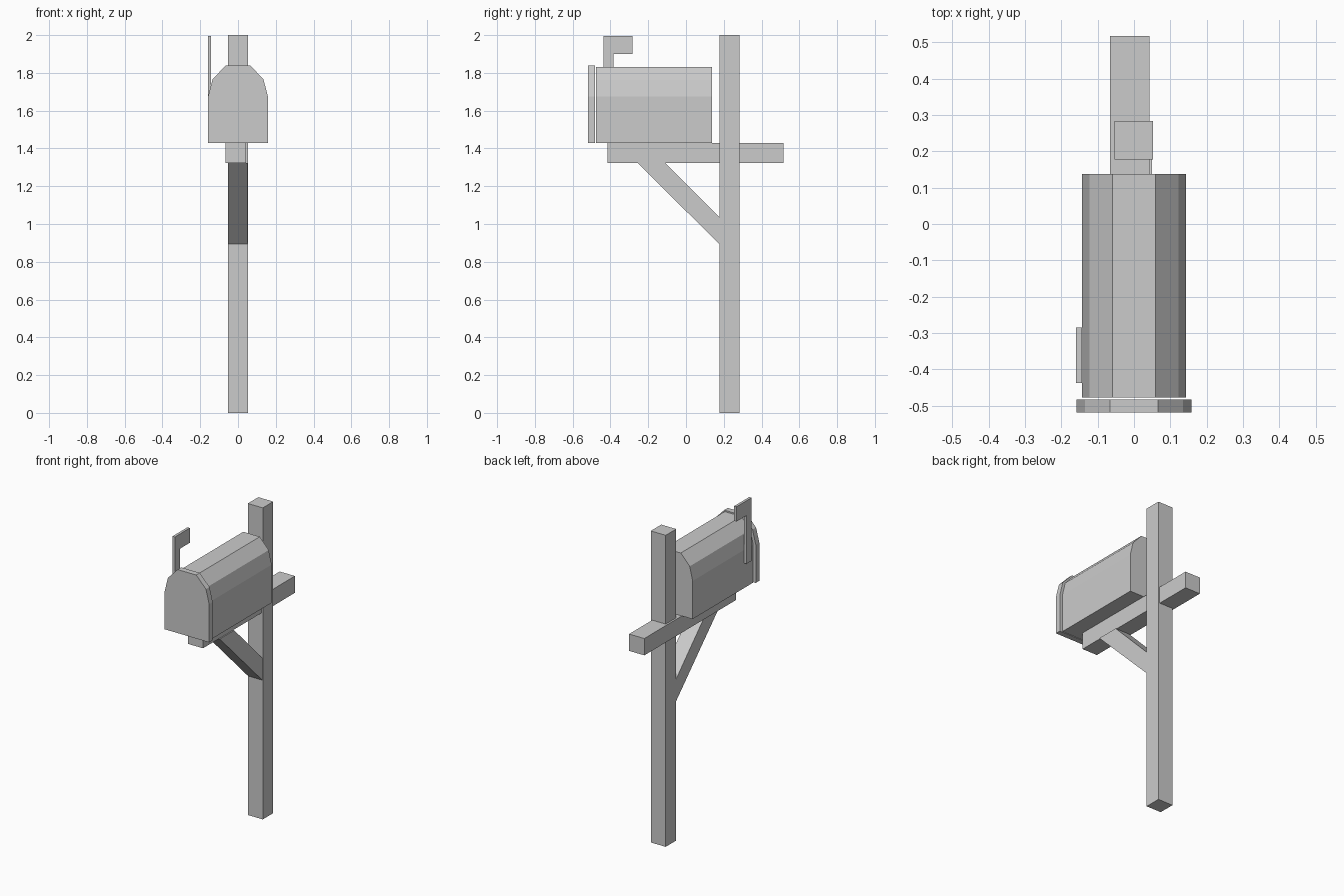
import bpy
import bmesh

if "Cube" in bpy.data.objects:
    bpy.data.objects.remove(bpy.data.objects["Cube"])


def finish(name, bm):
    bmesh.ops.recalc_face_normals(bm, faces=bm.faces)
    mesh = bpy.data.meshes.new(name)
    bm.to_mesh(mesh)
    bm.free()
    obj = bpy.data.objects.new(name, mesh)
    bpy.context.collection.objects.link(obj)
    return obj


def prism(name, points, axis, start, end):
    """Extrude a closed profile along x (points are y,z) or y (points are x,z)."""
    bm = bmesh.new()
    if axis == 'x':
        verts = [bm.verts.new((start, a, b)) for a, b in points]
        step = (end - start, 0, 0)
    else:
        verts = [bm.verts.new((a, start, b)) for a, b in points]
        step = (0, end - start, 0)
    face = bm.faces.new(verts)
    result = bmesh.ops.extrude_face_region(bm, geom=[face], use_keep_orig=True)
    moved = [g for g in result['geom'] if isinstance(g, bmesh.types.BMVert)]
    bmesh.ops.translate(bm, verts=moved, vec=step)
    return finish(name, bm)


def box(name, x, y, z):
    return prism(name, [(y[0], z[0]), (y[1], z[0]), (y[1], z[1]), (y[0], z[1])],
                 'x', x[0], x[1])


def arch(half):
    """Mirror the right half of a domed profile."""
    return half + [(-x, z) for x, z in reversed(half)]


# Wooden stand
box("post", (-0.054, 0.052), (0.177, 0.283), (0, 2))
box("cross_beam", (-0.066, 0.042), (-0.415, 0.517), (1.322, 1.43))
prism("diagonal_brace",
      [(-0.255, 1.322), (0.177, 0.893), (0.177, 1.035), (-0.108, 1.322)],
      'x', -0.053, 0.049)

# Mailbox body and slightly larger door
prism("mailbox_body",
      arch([(0.143, 1.43), (0.143, 1.675), (0.122, 1.763), (0.059, 1.832)]),
      'y', -0.477, 0.137)
prism("mailbox_door",
      arch([(0.158, 1.43), (0.158, 1.675), (0.135, 1.766), (0.066, 1.838)]),
      'y', -0.518, -0.482)

# Raised signal flag on the left side
prism("signal_flag",
      [(-0.437, 1.59), (-0.385, 1.59), (-0.385, 1.9), (-0.284, 1.9),
       (-0.284, 1.995), (-0.437, 1.995)],
      'x', -0.16, -0.143)
